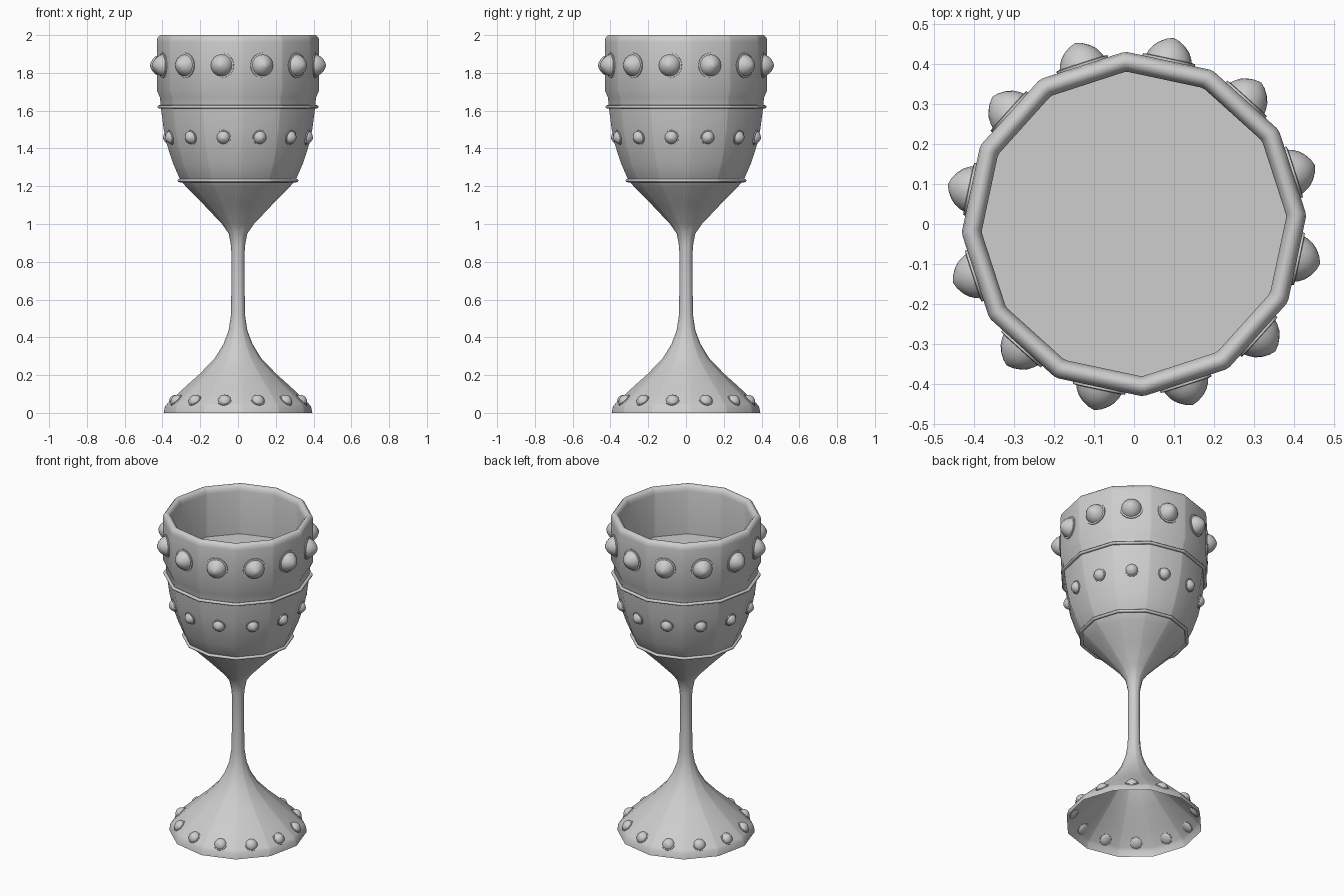
import bpy
import bmesh
import math
from mathutils import Matrix, Vector

if "Cube" in bpy.data.objects:
    bpy.data.objects.remove(bpy.data.objects["Cube"])

SIDES = 12
CORNER = math.radians(3)              # direction of the first corner
STEP = math.tau / SIDES
FACE = math.cos(STEP / 2)             # corner radius to flat-face radius
SOFT = math.radians(0.8)              # half width of the softened corners

metal = bpy.data.materials.new("grey metal")
metal.use_nodes = True
GREY = (0.61, 0.61, 0.61, 1)
metal.diffuse_color = GREY
metal.node_tree.nodes["Principled BSDF"].inputs["Base Color"].default_value = GREY

# Cross-sections as (angle, radius factor)
ROUND = [(math.tau * i / 16, 1) for i in range(16)]
FACETED = [(CORNER + STEP * i + s * SOFT, FACE / math.cos(STEP / 2 - SOFT))
           for i in range(SIDES) for s in (-1, 1)]


def lathe(bm, profile, section, matrix=Matrix(), closed=False):
    """Sweep (radius, height) points round a section; zero radius is a pole."""
    rings = []
    for r, z in profile:
        points = section if r else section[:1]
        rings.append([bm.verts.new(matrix @ Vector((
            r * f * math.cos(a), r * f * math.sin(a), z))) for a, f in points])
    pairs = list(zip(rings, rings[1:]))
    if closed:
        pairs.append((rings[-1], rings[0]))
    for a, b in pairs:
        for i in range(len(section)):
            j = (i + 1) % len(section)
            if len(a) == 1:
                bm.faces.new((a[0], b[j], b[i]))
            elif len(b) == 1:
                bm.faces.new((a[i], a[j], b[0]))
            else:
                bm.faces.new((a[i], a[j], b[j], b[i]))


def finish(bm, name, angle):
    mesh = bpy.data.meshes.new(name)
    bm.to_mesh(mesh)
    bm.free()
    mesh.materials.append(metal)
    obj = bpy.data.objects.new(name, mesh)
    bpy.context.collection.objects.link(obj)
    bpy.ops.object.select_all(action="DESELECT")
    obj.select_set(True)
    bpy.context.view_layer.objects.active = obj
    bpy.ops.object.shade_smooth_by_angle(angle=math.radians(angle))


# Goblet: hollow foot, stem, bowl, rounded rim, inner wall and floor
goblet = [(.395, 0), (.388, .035), (.375, .05), (.3, .12), (.2, .21),
          (.123, .29), (.077, .365), (.05, .435), (.037, .52), (.035, .7),
          (.036, .88), (.05, .95), (.085, 1.0), (.18, 1.1), (.27, 1.19),
          (.308, 1.235), (.345, 1.32), (.378, 1.42), (.395, 1.5), (.408, 1.6),
          (.415, 1.67), (.431, 1.705), (.432, 1.965), (.428, 1.985), (.415, 2.0),
          (.4, 2.0), (.388, 1.988), (.382, 1.965), (.383, 1.695), (0, 1.695)]
bm = bmesh.new()
lathe(bm, goblet, FACETED)
finish(bm, "goblet_body", 50)

# Thin raised bands around the bowl
for name, radius, height in (("upper_band", .418, 1.62), ("lower_band", .311, 1.23)):
    bm = bmesh.new()
    tube = [(radius + .011 * math.cos(math.tau * k / 8),
             height + .009 * math.sin(math.tau * k / 8)) for k in range(8)]
    lathe(bm, tube, FACETED, closed=True)
    finish(bm, name, 60)

# Pointed studs with a flat collar, as (radius, height) fractions of stud size
stud = [(0, -.45), (.45, -.36), (.8, -.2), (.86, -.1), (1, -.08), (1, .08),
        (.86, .1), (.81, .24), (.68, .46), (.5, .64), (.24, .8), (0, .88)]


def stud_row(name, size, radius, height, tilt, depth):
    bm = bmesh.new()
    profile = [(r * size, z * size * depth) for r, z in stud]
    for i in range(SIDES):
        matrix = (Matrix.Rotation(CORNER + STEP * (i + .5), 4, "Z")
                  @ Matrix.Translation((radius * FACE, 0, height))
                  @ Matrix.Rotation(math.radians(90 - tilt), 4, "Y"))
        lathe(bm, profile, ROUND, matrix)
    finish(bm, name, 45)


stud_row("rim_studs", .067, .432, 1.84, 0, 1)
stud_row("bowl_studs", .04, .389, 1.458, -12, .85)
stud_row("foot_studs", .039, .357, .068, 46, .75)
